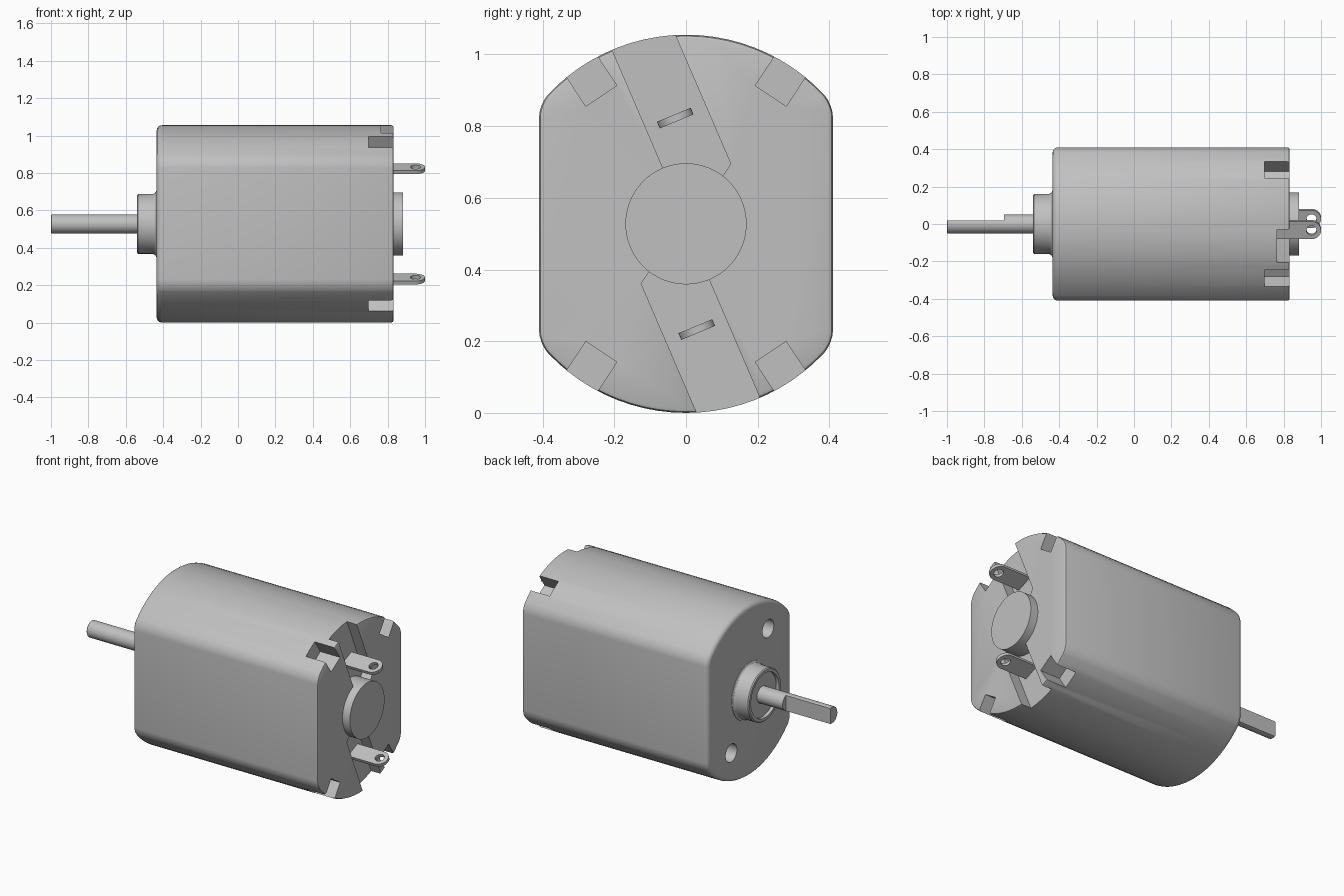
import bpy, bmesh
from math import cos, sin, pi, radians, asin
from mathutils import Vector

cube = bpy.data.objects.get("Cube")
if cube:
    bpy.data.objects.remove(cube, do_unlink=True)

MID = 0.5275                 # height of the motor axis
R, HALF = 0.5275, 0.41       # can radius and half width across the flats
BACK, FRONT = -0.435, 0.832  # x range of the can
AXIS = Vector((0, 0, MID))
X, Y, Z = Vector((1, 0, 0)), Vector((0, 1, 0)), Vector((0, 0, 1))

metal = bpy.data.materials.new("grey metal")
metal.use_nodes = True
grey = (0.53, 0.53, 0.53, 1)
metal.diffuse_color = grey
metal.node_tree.nodes["Principled BSDF"].inputs["Base Color"].default_value = grey


def finish(name, bm):
    bmesh.ops.recalc_face_normals(bm, faces=bm.faces)
    mesh = bpy.data.meshes.new(name)
    bm.to_mesh(mesh)
    bm.free()
    mesh.materials.append(metal)
    obj = bpy.data.objects.new(name, mesh)
    bpy.context.collection.objects.link(obj)
    return obj


def prism_mesh(pts, lo, hi, u=Y, v=Z, h=X, origin=AXIS):
    """Extrude a 2D outline (along u, v) from lo to hi along h."""
    bm = bmesh.new()
    ends = [[bm.verts.new(origin + u * a + v * b + h * d) for a, b in pts]
            for d in (lo, hi)]
    for ring in ends:
        bm.faces.new(ring)
    for i in range(len(pts)):
        j = (i + 1) % len(pts)
        bm.faces.new((ends[0][i], ends[0][j], ends[1][j], ends[1][i]))
    return bm


def prism(name, *args, **kw):
    return finish(name, prism_mesh(*args, **kw))


def circle(r, a=0, b=0, n=48):
    return [(a + r * cos(2 * pi * i / n), b + r * sin(2 * pi * i / n)) for i in range(n)]


def lathe(name, profile, n=64):
    """Spin an (x, radius) profile about the motor axis."""
    bm = bmesh.new()
    verts = [bm.verts.new(AXIS + X * x + Y * r) for x, r in profile]
    edges = [bm.edges.new(p) for p in zip(verts, verts[1:])]
    bmesh.ops.spin(bm, geom=verts + edges, cent=AXIS, axis=X, angle=2 * pi,
                   steps=n, use_merge=True)
    bmesh.ops.remove_doubles(bm, verts=bm.verts, dist=1e-5)
    return finish(name, bm)


def cut(obj, cutters):
    for c in cutters:
        mod = obj.modifiers.new("cut", 'BOOLEAN')
        mod.operation, mod.solver, mod.object = 'DIFFERENCE', 'EXACT', c
        bpy.context.view_layer.objects.active = obj
        bpy.ops.object.modifier_apply(modifier=mod.name)
        bpy.data.objects.remove(c, do_unlink=True)


def smooth(obj):
    bpy.ops.object.select_all(action='DESELECT')
    obj.select_set(True)
    bpy.context.view_layer.objects.active = obj
    bpy.ops.object.shade_smooth_by_angle(angle=radians(30))


# Can: flat-sided round outline, with softened corners and ends
span = asin(HALF / R)
N = 24
arc = [(R * sin(t), R * cos(t)) for t in (-span + 2 * span * i / N for i in range(N + 1))]
bm = prism_mesh(arc + [(-a, -b) for a, b in arc], BACK, FRONT)


def soften(test, offset, segments):
    bmesh.ops.recalc_face_normals(bm, faces=bm.faces)
    bmesh.ops.bevel(bm, geom=[e for e in bm.edges if test(e)], offset=offset,
                    segments=segments, profile=0.5, affect='EDGES', clamp_overlap=True)


def at_x(x):
    return lambda e: all(abs(v.co.x - x) < 1e-4 for v in e.verts)


soften(lambda e: abs(e.verts[0].co.x - e.verts[1].co.x) > 1
       and abs(abs(e.verts[0].co.y) - HALF) < 1e-4, 0.034, 4)
soften(at_x(BACK), 0.028, 4)
soften(at_x(FRONT), 0.012, 2)
can = finish("motor_can", bm)

cutters = []
# Four crimp notches around the end cap
for sy in (1, -1):
    for sz in (1, -1):
        out = Vector((sy * cos(radians(56.5)), sz * sin(radians(56.5))))
        side = Vector((-out.y, out.x))
        pts = [out * r + side * w for r, w in
               ((0.428, -0.052), (0.7, -0.052), (0.7, 0.052), (0.428, 0.052))]
        cutters.append(prism("notch_cutter", pts, 0.697, 0.95))
# Two slanted slots, opposite one another
slot = [(-0.264, 0.62), (-0.065, 0.157), (0, 0.05), (0.105, 0.137), (0.125, 0.167), (-0.07, 0.62)]
for s in (1, -1):
    cutters.append(prism("slot_cutter", [(s * a, s * b) for a, b in slot], 0.765, 0.95))
    # Mounting holes on the shaft end
    cutters.append(prism("hole_cutter", circle(0.055, -0.18 * s, 0.315 * s), -0.6, BACK + 0.1))
cut(can, cutters)
smooth(can)

# Bearing boss on the terminal end
smooth(lathe("rear_boss", [(0.75, 0), (0.75, 0.169), (0.882, 0.169), (0.882, 0)]))

# Bearing collar with a shallow recess
smooth(lathe("bearing_collar", [(-0.42, 0), (-0.42, 0.178), (-0.437, 0.176), (-0.443, 0.166),
                                (-0.455, 0.16), (-0.534, 0.16), (-0.54, 0.154),
                                (-0.54, 0.137), (-0.52, 0.137), (-0.52, 0)]))

# Shaft with a flat along its outer part
shaft = lathe("drive_shaft", [(-1, 0), (-1, 0.047), (-0.996, 0.051), (-0.5, 0.051), (-0.5, 0)], 48)
flat = [(0.018, -0.1), (0.1, -0.1), (0.1, 0.1), (0.018, 0.1)]
cut(shaft, [prism("flat_cutter", flat, -1.1, -0.695)])
smooth(shaft)

# Terminal tabs: round-ended strips with an eyelet
tilt = radians(22.5)
wide = Vector((0, cos(tilt), sin(tilt)))
thick = Vector((0, -sin(tilt), cos(tilt)))
for name, s in (("upper_terminal", 1), ("lower_terminal", -1)):
    frame = dict(u=X, v=wide, h=thick, origin=AXIS + Vector((0, -0.03, 0.295)) * s)
    tip = [(0.949 + 0.051 * cos(t), 0.051 * sin(t))
           for t in (-pi / 2 + pi * i / 20 for i in range(21))]
    tab = prism(name, [(0.75, 0.051), (0.75, -0.051)] + tip, -0.01, 0.01, **frame)
    cut(tab, [prism("eyelet_cutter", circle(0.027, 0.949, 0, 32), -0.1, 0.1, **frame)])
    smooth(tab)
